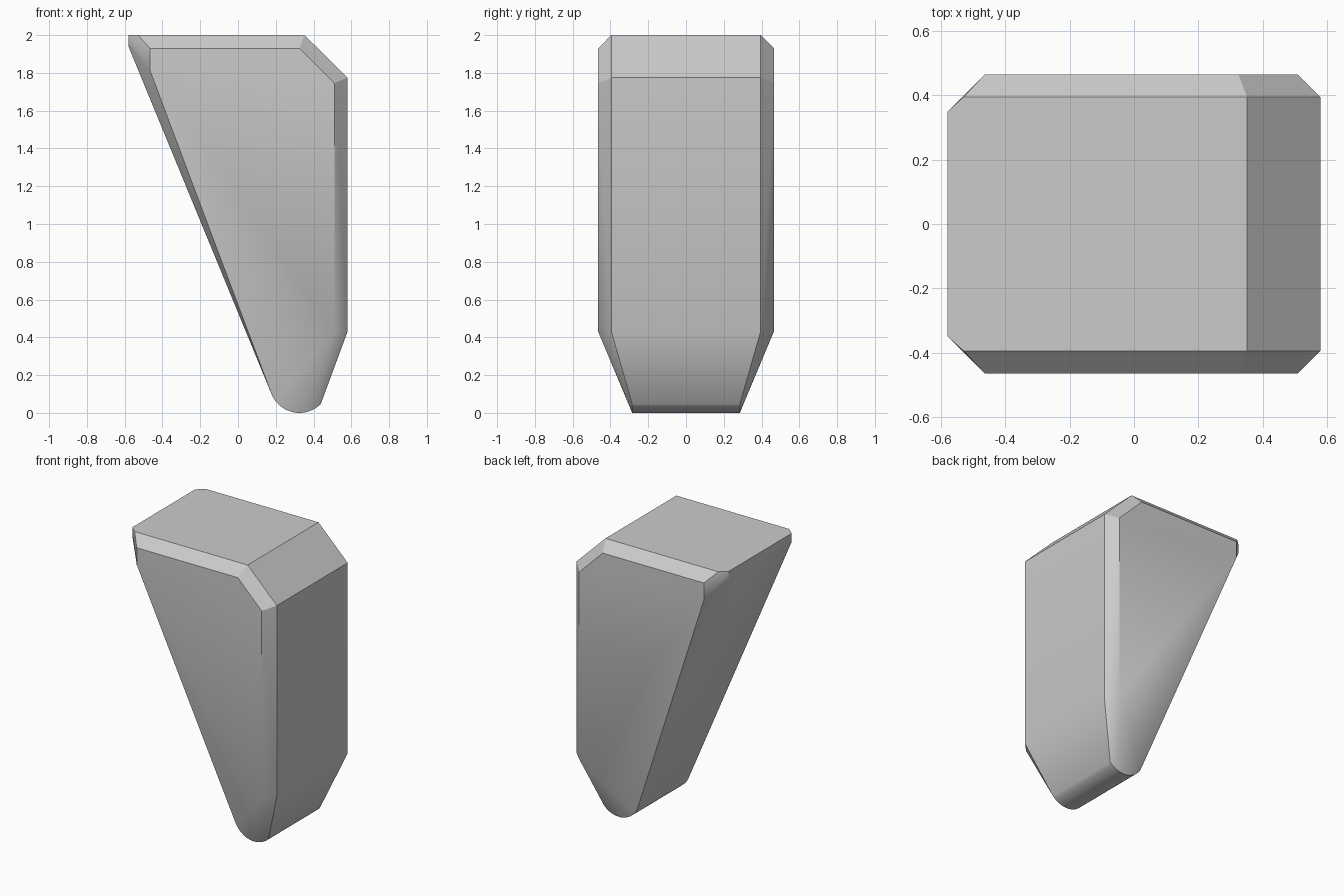
import bpy, bmesh, math

cube = bpy.data.objects.get("Cube")
if cube:
    bpy.data.objects.remove(cube, do_unlink=True)

# Material
grey = bpy.data.materials.new("plain grey")
grey.use_nodes = True
colour = (0.6, 0.6, 0.6, 1.0)
grey.diffuse_color = colour
grey.node_tree.nodes["Principled BSDF"].inputs["Base Color"].default_value = colour

# Half outline of the body, as (x, y, z) corners
corners = [
    (-0.58, 0.35, 2.0), (-0.53, 0.395, 2.0), (0.352, 0.395, 2.0),      # top
    (0.58, 0.395, 1.775), (0.58, 0.395, 0.43),                         # tall end
    (-0.465, 0.465, 1.93), (0.325, 0.465, 1.93),                       # side panel
    (0.51, 0.465, 1.745), (0.51, 0.465, 0.43), (-0.465, 0.465, 1.81),
    (-0.58, 0.35, 1.94),                                               # overhang lip
]

# Rounded foot
radius, foot_x, foot_y, steps = 0.16, 0.325, 0.285, 14
for i in range(steps + 1):
    a = math.radians(199 + (315 - 199) * i / steps)
    corners.append((foot_x + radius * math.cos(a), foot_y,
                    radius + radius * math.sin(a)))

# Convex body from the mirrored corners
bm = bmesh.new()
for x, y, z in corners:
    for side in (-1, 1):
        bm.verts.new((x, side * y, z))
hull = bmesh.ops.convex_hull(bm, input=bm.verts)
loose = [v for v in bm.verts if not v.link_faces]
bmesh.ops.delete(bm, geom=loose, context='VERTS')
bmesh.ops.dissolve_limit(bm, angle_limit=math.radians(1.5),
                         verts=bm.verts, edges=bm.edges)
bmesh.ops.recalc_face_normals(bm, faces=bm.faces)

mesh = bpy.data.meshes.new("tapered_body")
bm.to_mesh(mesh)
bm.free()
mesh.materials.append(grey)
body = bpy.data.objects.new("tapered_body", mesh)
bpy.context.collection.objects.link(body)

# Smooth the gentle folds, keep the chamfers sharp
bpy.ops.object.select_all(action='DESELECT')
body.select_set(True)
bpy.context.view_layer.objects.active = body
bpy.ops.object.shade_smooth_by_angle(angle=math.radians(30))
